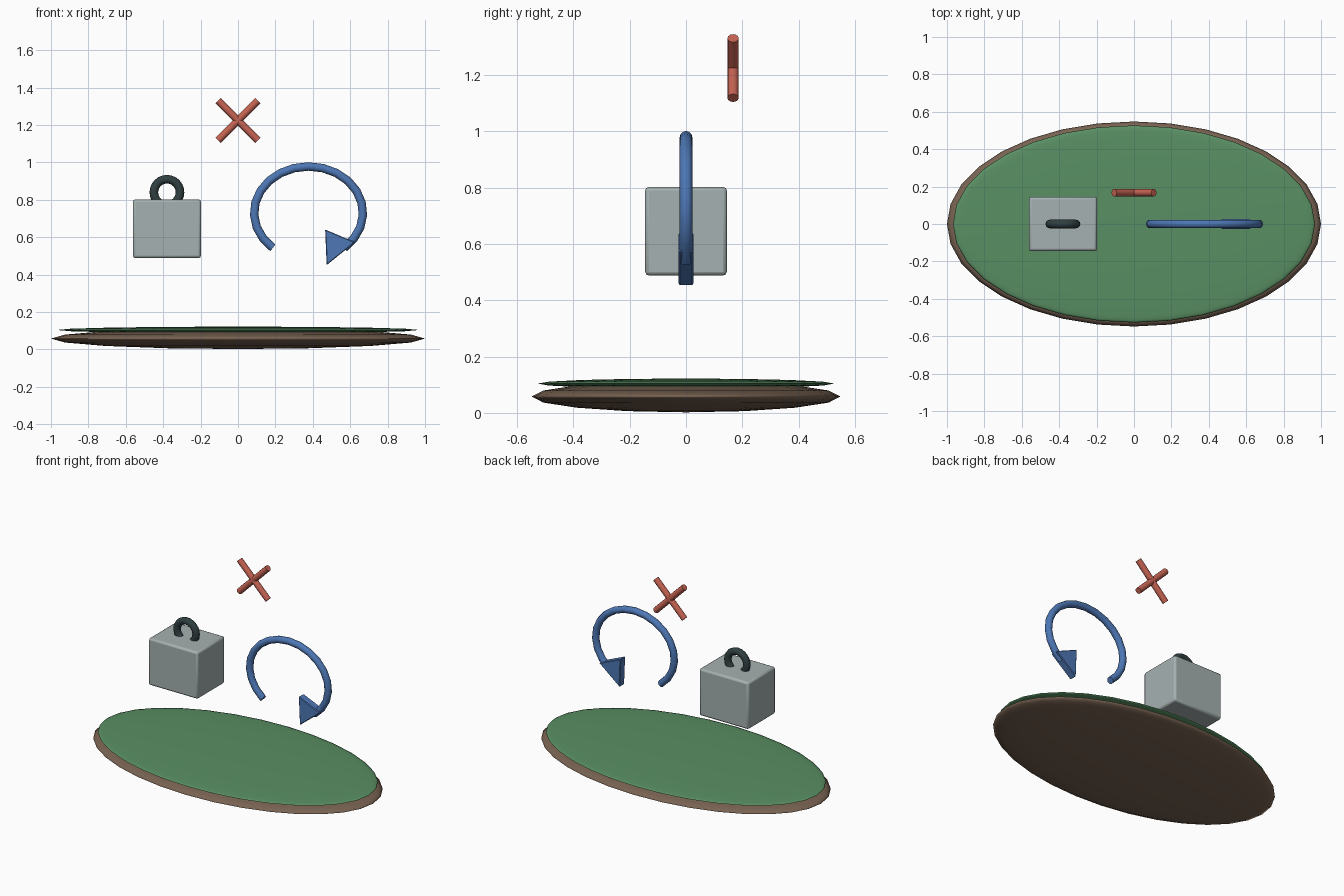
import bpy, bmesh
from math import cos, sin, radians, pi
from mathutils import Vector

if "Cube" in bpy.data.objects:
    bpy.data.objects.remove(bpy.data.objects["Cube"])

BLUE = (0.075, 0.185, 0.46)


def finish(ob, name, color, smooth=True, angle=35):
    ob.name = name
    m = bpy.data.materials.new(name + "_color")
    m.diffuse_color = (*color, 1)
    m.use_nodes = True
    m.node_tree.nodes["Principled BSDF"].inputs["Base Color"].default_value = m.diffuse_color
    ob.data.materials.append(m)
    if smooth:
        bpy.ops.object.select_all(action='DESELECT')
        ob.select_set(True)
        bpy.context.view_layer.objects.active = ob
        bpy.ops.object.shade_smooth_by_angle(angle=radians(angle))
    return ob


def mesh_object(bm, name):
    bmesh.ops.recalc_face_normals(bm, faces=bm.faces)
    me = bpy.data.meshes.new(name)
    bm.to_mesh(me)
    bm.free()
    ob = bpy.data.objects.new(name, me)
    bpy.context.collection.objects.link(ob)
    return ob


def bevel(ob, width, segments):
    mod = ob.modifiers.new("soft_edges", 'BEVEL')
    mod.width, mod.segments = width, segments


def disc(name, z, radii, color):
    bpy.ops.mesh.primitive_uv_sphere_add(segments=32, ring_count=8, radius=1)
    ob = bpy.context.object
    ob.scale = radii
    ob.location.z = z
    for p in ob.data.polygons:
        p.use_smooth = True
    return finish(ob, name, color, smooth=False)


# Ground: squashed spheres
disc("soil_base", 0.058, (1.0, 0.548, 0.056), (0.19, 0.125, 0.085))
disc("grass_top", 0.104, (0.968, 0.527, 0.018), (0.10, 0.275, 0.125))

# Weight block with softened edges
bm = bmesh.new()
bmesh.ops.create_cube(bm, size=1)
bmesh.ops.scale(bm, vec=(0.364, 0.29, 0.314), verts=bm.verts)
block = mesh_object(bm, "weight_block")
block.location = (-0.38, 0, 0.645)
bevel(block, 0.013, 2)
finish(block, "weight_block", (0.38, 0.44, 0.44))

# Ring handle
bpy.ops.mesh.primitive_torus_add(major_radius=0.07, minor_radius=0.023,
                                 major_segments=24, minor_segments=12,
                                 location=(-0.38, 0, 0.84), rotation=(pi / 2, 0, 0))
finish(bpy.context.object, "weight_handle", (0.03, 0.05, 0.053), angle=60)

# Curved arrow shaft: tube swept along an elliptical arc
N, SIDES, R = 19, 12, 0.0225
bm = bmesh.new()
rings = []
for i in range(N):
    t = radians(229 - 278 * i / (N - 1))
    c = Vector((0.377 + 0.291 * cos(t), 0, 0.73 + 0.248 * sin(t)))
    n = Vector((cos(t) / 0.291, 0, sin(t) / 0.248)).normalized()
    rings.append([bm.verts.new(c + R * (n * cos(a) + Vector((0, sin(a), 0))))
                  for a in (2 * pi * k / SIDES for k in range(SIDES))])
for a, b in zip(rings, rings[1:]):
    for k in range(SIDES):
        j = (k + 1) % SIDES
        bm.faces.new((a[k], a[j], b[j], b[k]))
bm.faces.new(rings[0])
bm.faces.new(rings[-1])
finish(mesh_object(bm, "arrow_shaft"), "arrow_shaft", BLUE, angle=50)

# Arrow head: triangular prism with slightly worn edges
bm = bmesh.new()
tri = [(0.466, 0.641), (0.474, 0.451), (0.626, 0.573)]
face = bm.faces.new([bm.verts.new((x, -0.026, z)) for x, z in tri])
ext = bmesh.ops.extrude_face_region(bm, geom=[face])["geom"]
bmesh.ops.translate(bm, vec=(0, 0.052, 0),
                    verts=[g for g in ext if isinstance(g, bmesh.types.BMVert)])
head = mesh_object(bm, "arrow_head")
bevel(head, 0.004, 1)
finish(head, "arrow_head", BLUE, smooth=False)

# Cross: two crossed rods
for s, label in ((1, "rising"), (-1, "falling")):
    bpy.ops.mesh.primitive_cylinder_add(vertices=12, radius=0.02, depth=0.30,
                                        location=(0, 0.167, 1.224),
                                        rotation=(0, s * pi / 4, 0))
    finish(bpy.context.object, "cross_rod_" + label, (0.56, 0.125, 0.085))
